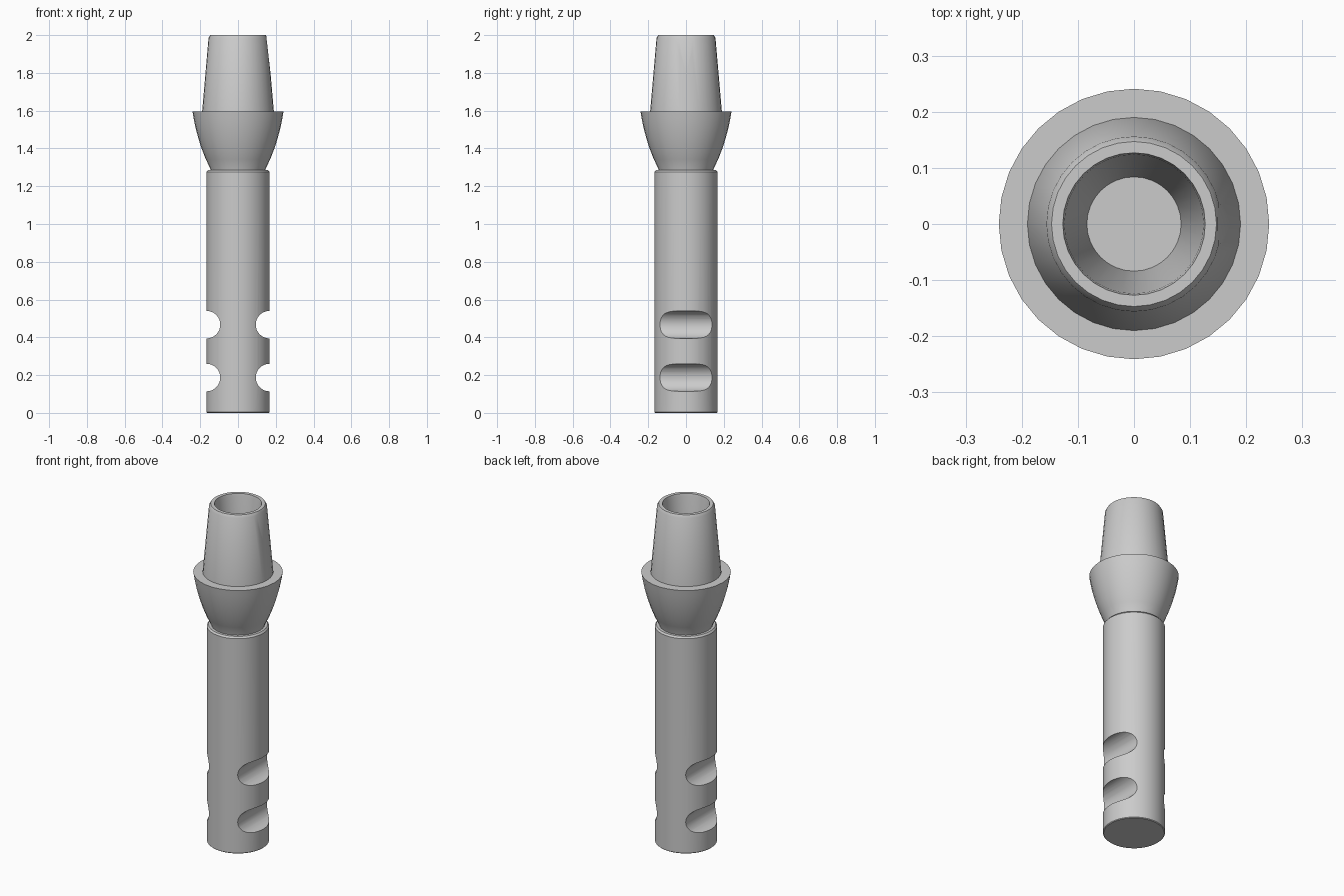
import bpy, bmesh, math
from mathutils import Matrix

if "Cube" in bpy.data.objects:
    bpy.data.objects.remove(bpy.data.objects["Cube"], do_unlink=True)

metal = bpy.data.materials.new("satin grey metal")
metal.use_nodes = True
grey = (0.6, 0.6, 0.6, 1)
metal.diffuse_color = grey
metal.node_tree.nodes["Principled BSDF"].inputs["Base Color"].default_value = grey


def add_object(name, bm):
    bmesh.ops.recalc_face_normals(bm, faces=bm.faces)
    mesh = bpy.data.meshes.new(name)
    bm.to_mesh(mesh)
    bm.free()
    mesh.materials.append(metal)
    obj = bpy.data.objects.new(name, mesh)
    bpy.context.collection.objects.link(obj)
    return obj


def lathe(name, profile, sides=32):
    """Closed turned solid from (radius, height) points, capped at both ends."""
    bm = bmesh.new()
    rings = []
    for r, z in profile:
        angles = [math.tau * i / sides for i in range(sides)]
        rings.append([bm.verts.new((r * math.cos(a), r * math.sin(a), z)) for a in angles])
    for low, high in zip(rings, rings[1:]):
        for i in range(sides):
            j = (i + 1) % sides
            bm.faces.new((low[i], low[j], high[j], high[i]))
    bm.faces.new(rings[0])
    bm.faces.new(rings[-1])
    return add_object(name, bm)


def cut(target, cutter):
    mod = target.modifiers.new("cut", "BOOLEAN")
    mod.operation = "DIFFERENCE"
    mod.solver = "EXACT"
    mod.object = cutter
    bpy.context.view_layer.objects.active = target
    bpy.ops.object.modifier_apply(modifier=mod.name)
    bpy.data.objects.remove(cutter, do_unlink=True)


def shade(obj):
    bpy.ops.object.select_all(action="DESELECT")
    obj.select_set(True)
    bpy.context.view_layer.objects.active = obj
    bpy.ops.object.shade_smooth_by_angle(angle=math.radians(30))


# Cylindrical shank with small chamfers at both ends
R = 0.167
shank = lathe("shank", [(R - 0.004, 0), (R, 0.004), (R, 1.275), (R - 0.008, 1.285)], 48)

# Two pairs of round side grooves running front to back
for side in (-1, 1):
    for height in (0.187, 0.467):
        bm = bmesh.new()
        place = Matrix.Translation((side * R, 0, height)) @ Matrix.Rotation(math.pi / 2, 4, "X")
        bmesh.ops.create_cone(bm, cap_ends=True, segments=32, radius1=0.073,
                              radius2=0.073, depth=0.6, matrix=place)
        cut(shank, add_object("groove_cutter", bm))
shade(shank)

# Flared collar, tapered post and tapered bore as one turned piece
collar = [(0.143, 1.275), (0.145, 1.29), (0.17, 1.342), (0.191, 1.395),
          (0.209, 1.45), (0.225, 1.51), (0.235, 1.56), (0.241, 1.595)]
post = [(0.19, 1.595), (0.156, 1.985), (0.147, 2.0)]
bore = [(0.127, 2.0), (0.124, 1.985), (0.084, 1.55)]
abutment = lathe("collar_and_post", collar + post + bore)

# Shallow orientation flat on the upper left side of the post
bm = bmesh.new()
tilt = math.atan2(0.023, 0.2)
place = (Matrix.Translation((0.149, 0, 2.0)) @ Matrix.Rotation(-tilt, 4, "Y")
         @ Matrix.Translation((0.1, 0, 0)) @ Matrix.Diagonal((0.2, 0.3, 0.46, 1)))
bmesh.ops.create_cube(bm, size=1, matrix=place)
cut(abutment, add_object("flat_cutter", bm))
shade(abutment)
